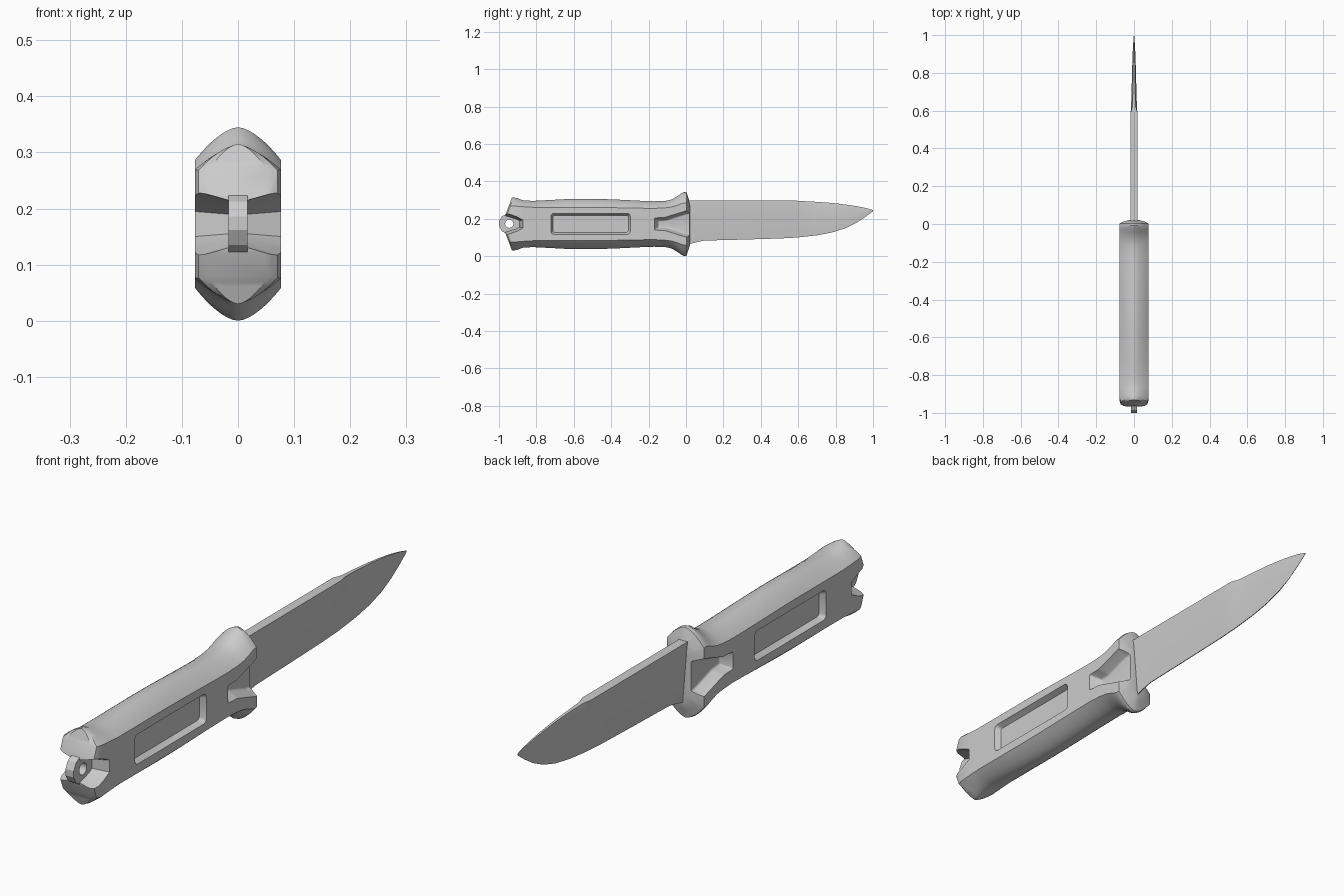
import bpy, bmesh, math

if "Cube" in bpy.data.objects:
    bpy.data.objects.remove(bpy.data.objects["Cube"])

C = 0.1725   # mid height of the handle
W = 0.077    # half width of the handle


def make(name, verts, faces):
    me = bpy.data.meshes.new(name)
    me.from_pydata(verts, [], faces)
    bm = bmesh.new()
    bm.from_mesh(me)
    bmesh.ops.recalc_face_normals(bm, faces=bm.faces)
    bm.to_mesh(me)
    bm.free()
    ob = bpy.data.objects.new(name, me)
    bpy.context.collection.objects.link(ob)
    return ob


def activate(ob):
    bpy.ops.object.select_all(action='DESELECT')
    ob.select_set(True)
    bpy.context.view_layer.objects.active = ob


def smooth(ob, deg=28):
    activate(ob)
    bpy.ops.object.shade_smooth_by_angle(angle=math.radians(deg))


def loft(name, rings, caps):
    """Bridge equal-length rings; caps are index tuples into a ring."""
    n = len(rings[0])
    verts = [v for r in rings for v in r]
    faces = [(k*n + i, k*n + (i+1) % n, (k+1)*n + (i+1) % n, (k+1)*n + i)
             for k in range(len(rings)-1) for i in range(n)]
    last = (len(rings)-1)*n
    for c in caps:
        faces += [tuple(c), tuple(i + last for i in c)]
    return make(name, verts, faces)


def frustum(name, outer, inner, x0, x1, bevel=0.0):
    """Prism in the side plane running from outline outer at x0 to inner at x1."""
    n = len(outer)
    rings = [[(x0, y, z) for y, z in outer], [(x1, y, z) for y, z in inner]]
    ob = loft(name, rings, [range(n)])
    if bevel:
        bm = bmesh.new()
        bm.from_mesh(ob.data)
        es = [e for e in bm.edges if any(abs(v.co.x - x1) < 1e-5 for v in e.verts)]
        bmesh.ops.bevel(bm, geom=es, offset=bevel, segments=3, profile=0.5, affect='EDGES')
        bm.to_mesh(ob.data)
        bm.free()
    return ob


def cut(ob, cutter):
    cutter.hide_render = True
    m = ob.modifiers.new('cut', 'BOOLEAN')
    m.operation, m.solver, m.object = 'DIFFERENCE', 'EXACT', cutter
    activate(ob)
    bpy.ops.object.modifier_apply(modifier=m.name)


# Handle: arched crest above and below flat sides
def handle_ring(yf, crest, edge, w=W):
    s_vals = [i/8 for i in range(9)]
    top = [(w*s, edge + (crest-edge)*(1 - s**1.65)) for s in s_vals]
    half = top + [(w, C+0.05), (w, C-0.05)] + [(x, 2*C-z) for x, z in reversed(top)]
    ring = half + [(-x, z) for x, z in reversed(half[1:-1])]
    return [(x, yf(z), z) for x, z in ring]


def pommel(off):
    return lambda z: -0.965 + off + 0.035*max(0, abs(z-C)-0.05)/0.093


rings = [handle_ring(pommel(0), 0.315, 0.265, 0.055),
         handle_ring(pommel(0.008), 0.314, 0.269, 0.07),
         handle_ring(pommel(0.028), 0.311, 0.269)]
for y, crest, edge in [(-0.87, 0.299, 0.265), (-0.82, 0.296, 0.262), (-0.74, 0.300, 0.262),
                       (-0.65, 0.305, 0.262), (-0.55, 0.307, 0.262), (-0.45, 0.306, 0.261),
                       (-0.35, 0.302, 0.259), (-0.25, 0.297, 0.257), (-0.17, 0.294, 0.256),
                       (-0.11, 0.296, 0.259), (-0.075, 0.304, 0.264), (-0.045, 0.322, 0.273),
                       (-0.025, 0.337, 0.281), (-0.008, 0.345, 0.286), (0.003, 0.342, 0.284)]:
    rings.append(handle_ring(lambda z, y=y: y, crest, edge))
rings.append(handle_ring(lambda z: 0.013, 0.31, 0.268, 0.055))
rings.append(handle_ring(lambda z: 0.022, 0.285, 0.25, 0.025))
L = len(rings[0])
caps = [(i, i+1, L-i-1, (L-i) % L) for i in range(1, L//2 - 1)]
caps += [(0, 1, L-1), (L//2-1, L//2, L//2+1)]
handle = loft('handle', rings, caps)


# Recesses on both sides: grip panel, guard hollow, pommel notch
def rect(y0, y1, z0, z1):
    return [(y0, z0), (y1, z0), (y1, z1), (y0, z1)]


def rounded(y0, y1, z0, z1, r):
    pts = []
    for cy, cz, a in [(y1-r, z1-r, 0), (y0+r, z1-r, 90), (y0+r, z0+r, 180), (y1-r, z0+r, 270)]:
        for k in range(4):
            t = math.radians(a + 30*k)
            pts.append((cy + r*math.cos(t), cz + r*math.sin(t)))
    return pts


def sym(pts):
    return pts + [(y, 2*C-z) for y, z in reversed(pts)]


cutters = []
for s in (1, -1):
    cutters.append(frustum('panel_cutter', rounded(-0.723, -0.297, 0.116, 0.230, 0.016),
                           rounded(-0.712, -0.308, 0.127, 0.219, 0.012), s*0.079, s*0.055))
    cutters.append(frustum('guard_cutter',
                           sym([(0.06, 0.252), (0.0, 0.244), (-0.115, 0.208), (-0.17, 0.206)]),
                           sym([(0.06, 0.232), (0.0, 0.226), (-0.105, 0.193), (-0.148, 0.191)]),
                           s*0.079, s*0.034, 0.006))
    cutters.append(frustum('notch_cutter',
                           sym([(-1.05, 0.245), (-0.96, 0.232), (-0.905, 0.212), (-0.872, 0.195)]),
                           sym([(-1.05, 0.225), (-0.96, 0.214), (-0.91, 0.2), (-0.89, 0.19)]),
                           s*0.079, s*0.0165))
for c in cutters:
    cut(handle, c)

# Lanyard lug at the pommel
outline = [(-0.88, 0.215), (-0.962, 0.225), (-0.985, 0.213), (-1.0, 0.186), (-1.0, 0.162),
           (-0.985, 0.135), (-0.962, 0.121), (-0.88, 0.13)]
lug = frustum('lanyard_lug', outline, outline, -0.017, 0.017)

# Lanyard hole through lug and handle web
circle = [(-0.945 + 0.022*math.cos(k*math.pi/12), 0.174 + 0.022*math.sin(k*math.pi/12))
          for k in range(24)]
bore = frustum('bore_cutter', circle, circle, -0.1, 0.1)
for ob in (handle, lug):
    cut(ob, bore)
for c in cutters + [bore]:
    bpy.data.objects.remove(c)
smooth(handle)
smooth(lug)

# Blade: y, spine z, spine half width, shoulder z, shoulder half width, edge z
stations = [(-0.03, 0.297, 0.018, 0.26, 0.018, 0.060), (0.02, 0.297, 0.018, 0.26, 0.018, 0.066),
            (0.06, 0.297, 0.018, 0.26, 0.018, 0.076), (0.10, 0.297, 0.018, 0.26, 0.018, 0.084),
            (0.30, 0.297, 0.018, 0.26, 0.018, 0.089), (0.50, 0.297, 0.018, 0.26, 0.018, 0.095),
            (0.59, 0.297, 0.018, 0.26, 0.018, 0.100), (0.62, 0.295, 0.009, 0.258, 0.0155, 0.103),
            (0.70, 0.291, 0.006, 0.25, 0.013, 0.112), (0.78, 0.285, 0.005, 0.245, 0.011, 0.127),
            (0.85, 0.277, 0.004, 0.24, 0.009, 0.149), (0.91, 0.268, 0.003, 0.24, 0.007, 0.178),
            (0.96, 0.258, 0.002, 0.24, 0.004, 0.211), (1.0, 0.247, 0.001, 0.244, 0.001, 0.241)]
rings = []
for y, zs, ws, zm, wm, ze in stations:
    rings.append([(ws, y, zs), (wm, y, zm), (0.0015 if y < 0.9 else 0.0006, y, ze),
                  (-0.0015 if y < 0.9 else -0.0006, y, ze), (-wm, y, zm), (-ws, y, zs)])
blade = loft('blade', rings, [range(6)])
smooth(blade, 20)
